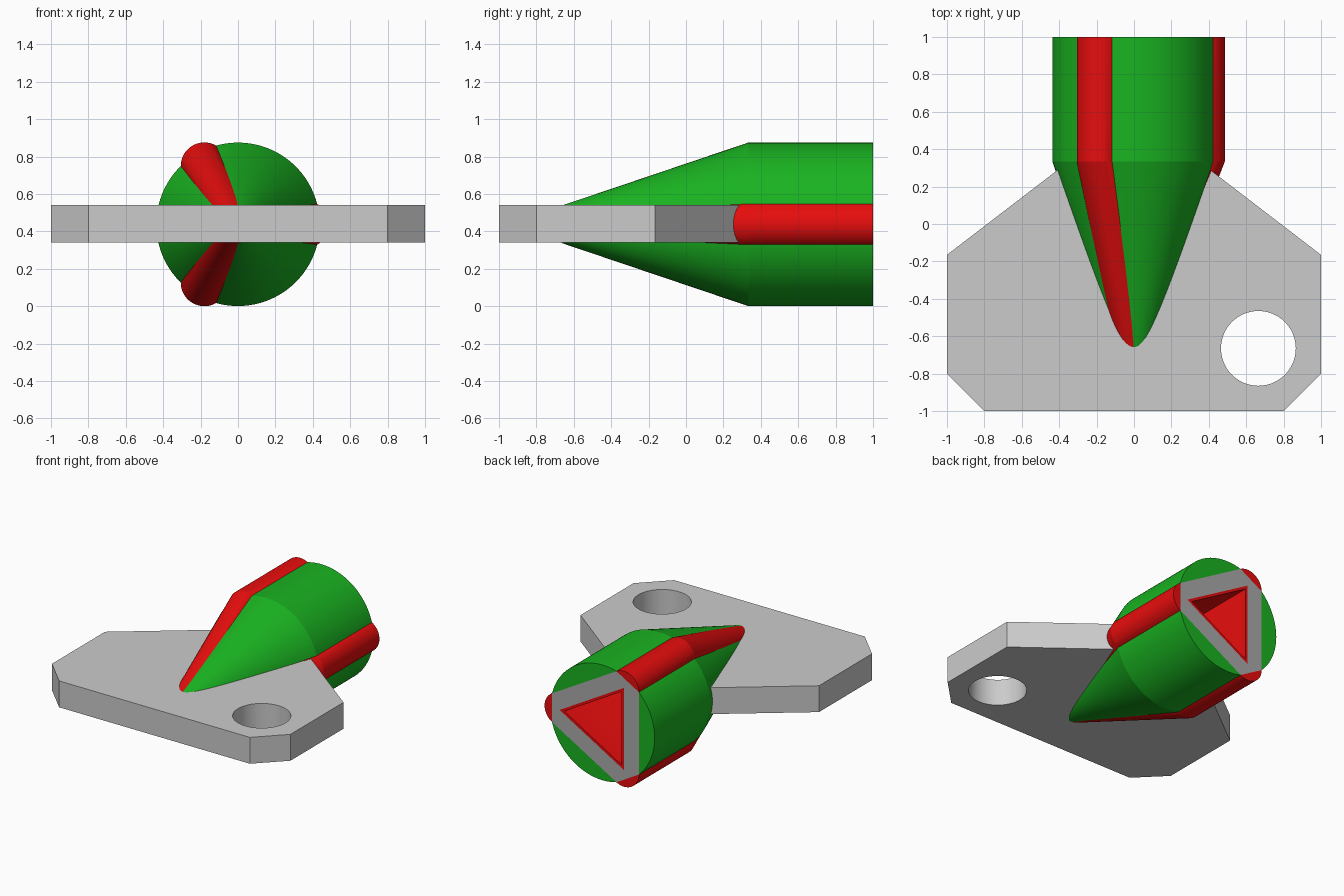
import bpy, bmesh, math
from math import cos, sin, pi, radians

if "Cube" in bpy.data.objects:
    bpy.data.objects.remove(bpy.data.objects["Cube"])

D, R_RIB, R_TIP = 0.36, 0.126, 0.10      # rib centre distance, rib radius, tip radius
R_BODY = math.sqrt(D * D + R_RIB * R_RIB + D * R_RIB)
ZC = 0.4378                               # axis height
Y_TIP, Y_MID, Y_END = -0.665, 0.335, 1.0
RAYS = [0, 2 * pi / 3, 4 * pi / 3]
N = 20


def material(name, col):
    m = bpy.data.materials.new(name)
    m.diffuse_color = (*col, 1)
    m.use_nodes = True
    m.node_tree.nodes["Principled BSDF"].inputs["Base Color"].default_value = m.diffuse_color
    return m


green = material("green", (0.01, 0.45, 0.015))
red = material("red", (0.8, 0.004, 0.004))
grey = material("grey", (0.4, 0.4, 0.4))


def finish(bm, name, mats, smooth=True):
    bmesh.ops.recalc_face_normals(bm, faces=bm.faces)
    me = bpy.data.meshes.new(name)
    bm.to_mesh(me)
    bm.free()
    ob = bpy.data.objects.new(name, me)
    bpy.context.collection.objects.link(ob)
    for m in mats:
        me.materials.append(m)
    bpy.ops.object.select_all(action='DESELECT')
    ob.select_set(True)
    bpy.context.view_layer.objects.active = ob
    if smooth:
        bpy.ops.object.shade_smooth_by_angle(angle=radians(15))
    return ob


def ring(bm, pts, y):
    return [bm.verts.new((x, y, z + ZC)) for x, z in pts]


def bridge(bm, a, b):
    n = len(a)
    for i in range(n):
        bm.faces.new((a[i], a[(i + 1) % n], b[(i + 1) % n], b[i]))


def rounded_triangle(d, r):
    return [(d * cos(t) + r * cos(t - pi / 3 + 2 * pi / 3 * i / N),
             d * sin(t) + r * sin(t - pi / 3 + 2 * pi / 3 * i / N))
            for t in RAYS for i in range(N + 1)]


def triangle(d):
    return [(d * cos(t), d * sin(t)) for t in RAYS]


# Ribbed core: rounded triangle tapering to a small round tip, hollow from the back
bm = bmesh.new()
tip = ring(bm, rounded_triangle(0, R_TIP), Y_TIP)
mid = ring(bm, rounded_triangle(D, R_RIB), Y_MID)
end = ring(bm, rounded_triangle(D, R_RIB), Y_END)
bridge(bm, tip, mid)
bridge(bm, mid, end)
bm.faces.new(tip)
edge = ring(bm, triangle(D), Y_END)
lip = ring(bm, triangle(D - 0.04), Y_END)
deep = ring(bm, triangle(D - 0.04), Y_MID)
bridge(bm, edge, lip)
bridge(bm, lip, deep)
apex = bm.verts.new((0, Y_TIP + 0.01, ZC))
for k in range(3):
    arc = end[k * (N + 1):(k + 1) * (N + 1)]
    nxt = end[((k + 1) % 3) * (N + 1)]
    bm.faces.new(arc)                                     # red rib end
    bm.faces.new((arc[0], arc[-1], edge[k])).material_index = 1
    bm.faces.new((arc[-1], nxt, edge[(k + 1) % 3], edge[k])).material_index = 1
    bm.faces.new((deep[k], deep[(k + 1) % 3], apex))
bmesh.ops.remove_doubles(bm, verts=bm.verts, dist=1e-5)
finish(bm, "ribbed_core", [red, grey])

# Round body: cylinder and cone, its back end closed only outside the grey frame
h = math.atan2(R_RIB * sin(pi / 3), D + R_RIB * cos(pi / 3))
M = 30
angles = []
for t in RAYS:
    a0, a1 = t + h, t + 2 * pi / 3 - h
    angles += [a0 + (a1 - a0) * i / M for i in range(M + 1)]
    angles += [a1 + 2 * h * i / 10 for i in range(1, 10)]
bm = bmesh.new()
rings = [ring(bm, [(r * cos(a), r * sin(a)) for a in angles], y)
         for r, y in ((R_TIP, Y_TIP), (R_BODY, Y_MID), (R_BODY, Y_END))]
bridge(bm, rings[0], rings[1])
bridge(bm, rings[1], rings[2])
bm.faces.new(rings[0])
for k in range(3):
    s = k * (M + 10)
    bm.faces.new(rings[2][s:s + M + 1])
finish(bm, "round_body", [green])

# Plate: half outline mirrored, notched where the hollow core passes through
half = [(0.02, -0.61), (0.39, 0.303), (1, -0.165), (1, -0.8), (0.8, -1)]
outline = half + [(-x, y) for x, y in reversed(half)]
bm = bmesh.new()
f = bm.faces.new([bm.verts.new((x, y, 0.34)) for x, y in outline])
ext = bmesh.ops.extrude_face_region(bm, geom=[f])
bmesh.ops.translate(bm, vec=(0, 0, 0.2),
                    verts=[v for v in ext["geom"] if isinstance(v, bmesh.types.BMVert)])
plate = finish(bm, "plate", [], smooth=False)

# Round hole through the plate
bpy.ops.mesh.primitive_cylinder_add(vertices=64, radius=0.2, depth=1,
                                    location=(0.665, -0.665, 0.44))
cutter = bpy.context.object
cutter.name = "hole_cutter"
cutter.hide_render = True
mod = plate.modifiers.new("hole", 'BOOLEAN')
mod.operation = 'DIFFERENCE'
mod.solver = 'EXACT'
mod.object = cutter
bpy.ops.object.select_all(action='DESELECT')
plate.select_set(True)
bpy.context.view_layer.objects.active = plate
bpy.ops.object.modifier_apply(modifier=mod.name)
bpy.data.objects.remove(cutter, do_unlink=True)
bpy.ops.object.shade_smooth_by_angle(angle=radians(15))
